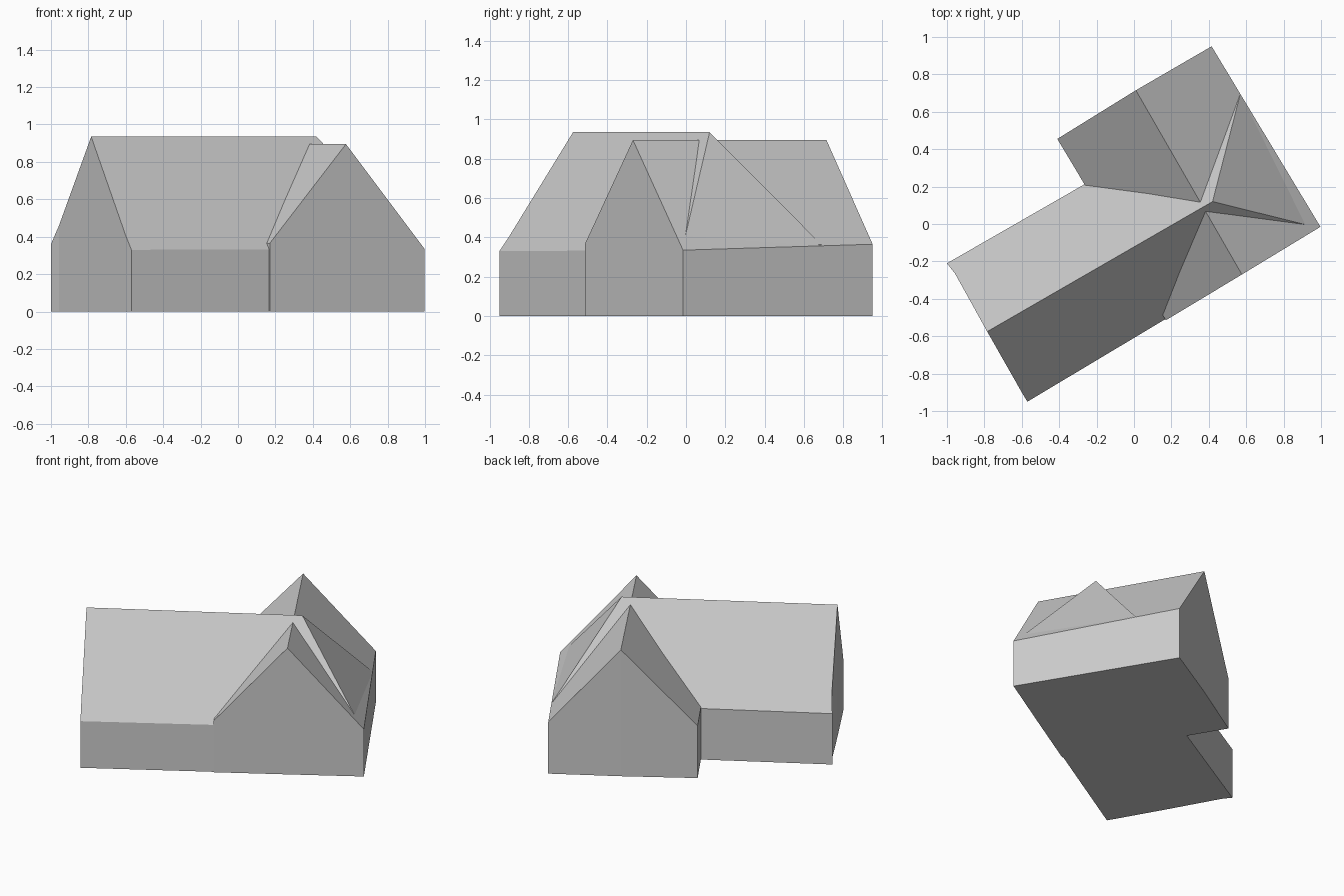
import bpy
import bmesh

cube = bpy.data.objects.get("Cube")
if cube:
    bpy.data.objects.remove(cube, do_unlink=True)

# Single plain grey for walls and roofs
grey = bpy.data.materials.new("plain grey")
grey.use_nodes = True
colour = (0.6, 0.6, 0.6, 1)
grey.diffuse_color = colour
grey.node_tree.nodes["Principled BSDF"].inputs["Base Color"].default_value = colour


def wing(name, rim, roofs, extra=None):
    """Drop walls from a rim of named points to the ground, then add roof slopes."""
    bm = bmesh.new()
    top = {key: bm.verts.new(p) for key, p in rim.items()}
    base = {key: bm.verts.new((p[0], p[1], 0)) for key, p in rim.items()}
    keys = list(rim)
    for a, b in zip(keys, keys[1:] + keys[:1]):
        bm.faces.new((base[a], base[b], top[b], top[a]))
    bm.faces.new([base[k] for k in reversed(keys)])
    for key, p in (extra or {}).items():
        top[key] = bm.verts.new(p)
    for slope in roofs:
        bm.faces.new([top[k] for k in slope.split()])
    bmesh.ops.recalc_face_normals(bm, faces=bm.faces)
    mesh = bpy.data.meshes.new(name)
    bm.to_mesh(mesh)
    bm.free()
    mesh.materials.append(grey)
    obj = bpy.data.objects.new(name, mesh)
    bpy.context.collection.objects.link(obj)
    return obj


# Long wing: gable at one end, hipped roof at the other
wing("main_wing", {
    "front": (-0.57, -0.95, 0.33),
    "hip_front": (0.985, -0.02, 0.335),
    "hip_back": (0.567, 0.69, 0.363),
    "back": (-1.0, -0.21, 0.36),
    "back_bend": (-0.957, -0.265, 0.46),
    "gable": (-0.785, -0.575, 0.935),
    "front_bend": (-0.6, -0.9, 0.405),
}, [
    "front hip_front ridge gable front_bend",
    "hip_front hip_back ridge",
    "hip_back back back_bend gable ridge",
], {"ridge": (0.42, 0.12, 0.935)})

# Cross wing: lower ridge running between two gables
wing("cross_wing", {
    "front_right": (0.17, -0.515, 0.365),
    "front_gable": (0.577, -0.27, 0.895),
    "front_left": (0.997, -0.015, 0.335),
    "back_left": (0.415, 0.95, 0.365),
    "back_gable": (0.01, 0.715, 0.895),
    "back_right": (-0.41, 0.455, 0.37),
}, [
    "front_right front_gable back_gable back_right",
    "front_gable front_left back_left back_gable",
])
